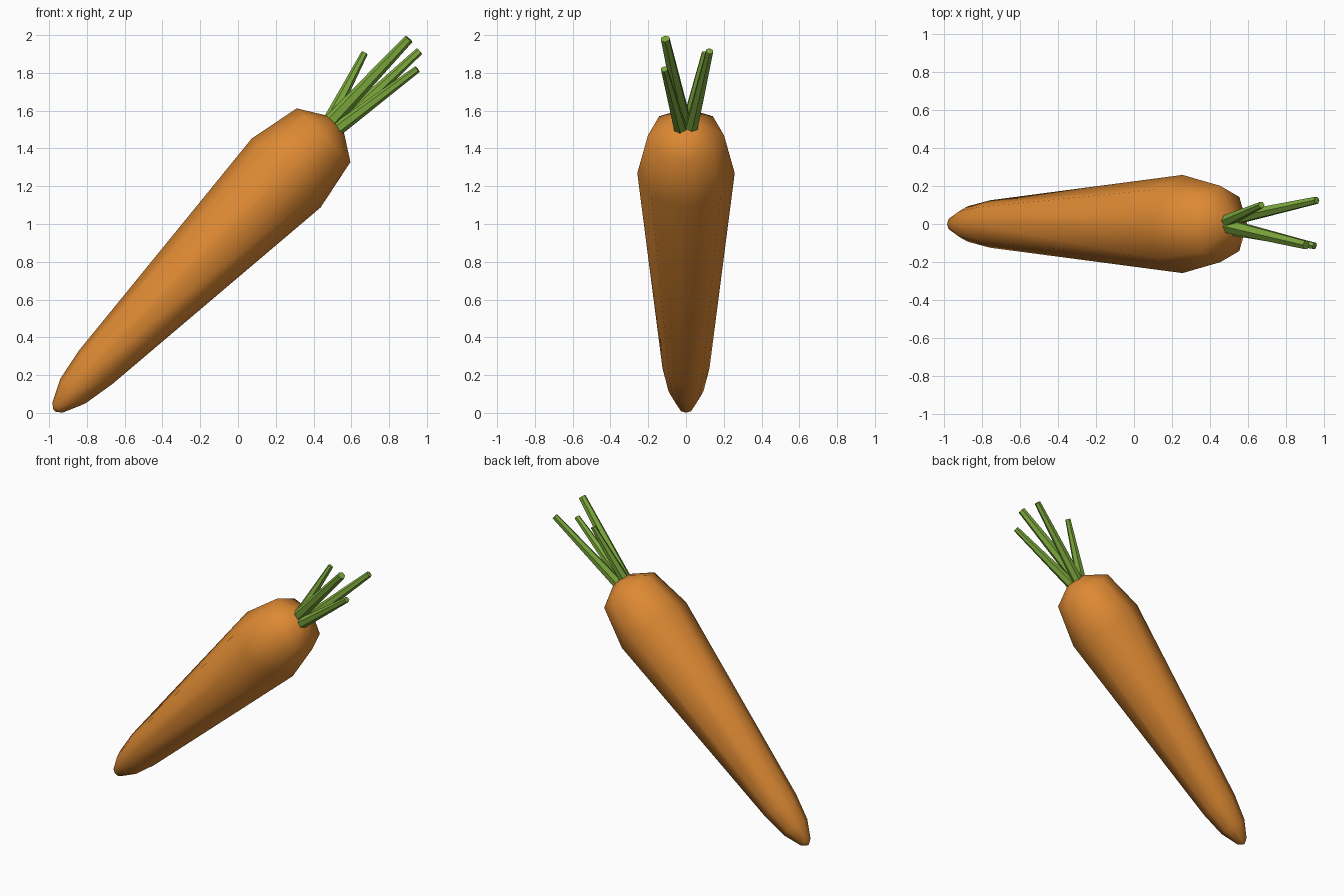
import bpy, bmesh, math
from mathutils import Vector

if "Cube" in bpy.data.objects:
    bpy.data.objects.remove(bpy.data.objects["Cube"])


def material(name, rgb):
    m = bpy.data.materials.new(name)
    m.diffuse_color = (*rgb, 1)
    m.use_nodes = True
    m.node_tree.nodes["Principled BSDF"].inputs["Base Color"].default_value = m.diffuse_color
    return m


orange = material("carrot orange", (0.72, 0.25, 0.033))
green = material("stem green", (0.20, 0.39, 0.045))


def loft(name, rings, u, v, sides, mat, smooth):
    """Skin a tube through rings of (centre, radius) lying in plane u, v."""
    bm = bmesh.new()
    loops = []
    for centre, r in rings:
        loops.append([bm.verts.new(Vector(centre) + r * (
            u * math.cos(math.tau * i / sides) + v * math.sin(math.tau * i / sides)))
            for i in range(sides)])
    for a, b in zip(loops, loops[1:]):
        for i in range(sides):
            j = (i + 1) % sides
            bm.faces.new((a[i], a[j], b[j], b[i]))
    bm.faces.new(loops[0])
    bm.faces.new(loops[-1])
    bmesh.ops.recalc_face_normals(bm, faces=bm.faces)
    for f in bm.faces:
        f.smooth = smooth
    mesh = bpy.data.meshes.new(name)
    bm.to_mesh(mesh)
    bm.free()
    mesh.materials.append(mat)
    obj = bpy.data.objects.new(name, mesh)
    bpy.context.collection.objects.link(obj)
    return obj


# Root: octagonal rings along a 45 degree axis, blunt tip to shoulder
s = math.sqrt(0.5)
root = [
    ((-0.972, 0, 0.012), 0.008),
    ((-0.956, 0, 0.028), 0.038),
    ((-0.875, 0, 0.115), 0.093),
    ((-0.755, 0, 0.24), 0.125),
    ((0.255, 0, 1.27), 0.258),
    ((0.453, 0, 1.47), 0.201),
    ((0.515, 0, 1.528), 0.066),
]
loft("carrot_root", root, Vector((s, 0, -s)), Vector((0, 1, 0)), 8, orange, True)

# Leaf stems: base, tip, base radius, tip radius
stems = [
    ((0.485, 0.015, 1.55), (0.67, 0.10, 1.905), 0.034, 0.018),
    ((0.49, -0.01, 1.54), (0.905, -0.11, 1.98), 0.040, 0.025),
    ((0.53, 0.03, 1.515), (0.96, 0.125, 1.915), 0.036, 0.021),
    ((0.53, -0.03, 1.505), (0.95, -0.115, 1.82), 0.036, 0.019),
]
for n, (base, tip, r0, r1) in enumerate(stems, 1):
    d = (Vector(tip) - Vector(base)).normalized()
    u = d.cross(Vector((0, 1, 0))).normalized()
    loft(f"leaf_stem_{n}", [(base, r0), (tip, r1)], u, d.cross(u), 6, green, False)
